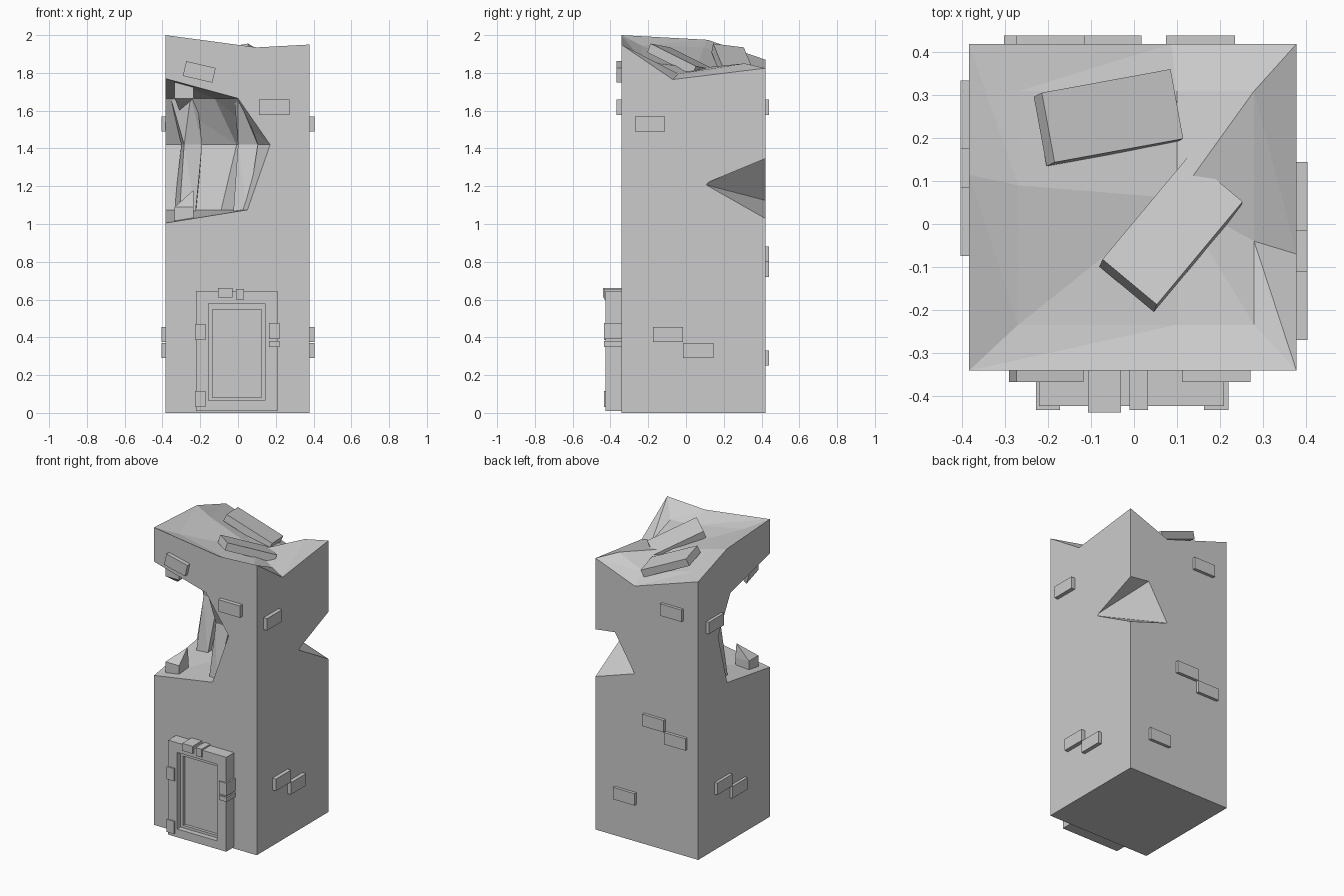
import bpy, bmesh
from math import radians
from mathutils import Vector, Matrix

if "Cube" in bpy.data.objects:
    bpy.data.objects.remove(bpy.data.objects["Cube"])

X0, X1, Y0, Y1 = -0.385, 0.379, -0.342, 0.42


def finish(bm, name):
    bmesh.ops.recalc_face_normals(bm, faces=bm.faces)
    me = bpy.data.meshes.new(name)
    bm.to_mesh(me)
    bm.free()
    ob = bpy.data.objects.new(name, me)
    bpy.context.collection.objects.link(ob)
    return ob


def hull(name, pts):
    bm = bmesh.new()
    for p in pts:
        bm.verts.new(p)
    bmesh.ops.convex_hull(bm, input=bm.verts)
    junk = [v for v in bm.verts if not v.link_faces]
    bmesh.ops.delete(bm, geom=junk, context='VERTS')
    return finish(bm, name)


def box(name, x0, x1, y0, y1, z0, z1, tilt=0):
    bm = bmesh.new()
    bmesh.ops.create_cube(bm, size=1)
    bmesh.ops.scale(bm, vec=(x1 - x0, y1 - y0, z1 - z0), verts=bm.verts)
    bmesh.ops.rotate(bm, matrix=Matrix.Rotation(radians(tilt), 3, 'Y'), verts=bm.verts)
    bmesh.ops.translate(bm, vec=((x0 + x1) / 2, (y0 + y1) / 2, (z0 + z1) / 2), verts=bm.verts)
    return finish(bm, name)


def cut(ob, cutter):
    m = ob.modifiers.new("cut", 'BOOLEAN')
    m.operation, m.solver, m.object = 'DIFFERENCE', 'EXACT', cutter
    bpy.context.view_layer.objects.active = ob
    bpy.ops.object.modifier_apply(modifier=m.name)
    bpy.data.objects.remove(cutter)


# Tower body with a jagged broken top
bm = bmesh.new()
outer = [(X0, Y0, 2.0), (0.1, Y0, 1.935), (X1, Y0, 1.95), (X1, -0.07, 1.765),
         (X1, Y1, 1.825), (0.087, Y1, 1.715), (X0, Y1, 1.87), (X0, 0.115, 1.975)]
inner = [(-0.27, -0.235, 1.945), (0.1, -0.235, 1.87), (0.28, -0.235, 1.86), (0.28, -0.04, 1.795),
         (0.28, 0.31, 1.85), (0.1, 0.31, 1.765), (-0.27, 0.31, 1.865), (-0.27, 0.09, 1.935)]
o = [bm.verts.new(p) for p in outer]
n = [bm.verts.new(p) for p in inner]
b = [bm.verts.new((p[0], p[1], 0)) for p in outer]
mid = bm.verts.new((0.1, 0.06, 1.825))
for i in range(8):
    j = (i + 1) % 8
    bm.faces.new((b[i], b[j], o[j], o[i]))
    bm.faces.new((o[i], o[j], n[j]))
    bm.faces.new((o[i], n[j], n[i]))
    bm.faces.new((n[i], n[j], mid))
bm.faces.new(b[::-1])
tower = finish(bm, "tower_body")

# Large breach through the front left corner
k = 0.68
ring = [(1, 0), (k, k), (0, 1), (-k, k), (-1, 0), (-k, -k), (0, -1), (k, -k)]
pts = [(X0, Y0, 1.77), (X0, Y0, 1.005)]
for sx, sy, z in ((0.385, 0.42, 1.665), (0.555, 0.55, 1.42), (0.435, 0.455, 1.075)):
    pts += [(X0 + sx * u, Y0 + sy * v, z) for u, v in ring]
cut(tower, hull("breach_cutter", pts))

# Wedge chip in the back right corner
cut(tower, hull("chip_cutter", [(0.07, 0.44, 1.12), (0.225, 0.44, 1.375), (0.39, 0.095, 1.21),
                                (0.45, 0.5, 1.37), (0.45, 0.5, 0.96)]))

# Bent torn wall edges inside the breach: section corners at three heights
torn = {"front_torn_edge": (((0.0, -0.33), (-0.02, -0.26), (0.0, -0.22), (0.02, -0.26), 1.67),
                            ((0.105, -0.24), (0.0, -0.235), (0.0, -0.15), (0.1, -0.15), 1.42),
                            ((0.05, -0.30), (-0.025, -0.27), (-0.02, -0.2), (0.05, -0.2), 1.06)),
        "left_torn_edge": (((-0.36, 0.07), (-0.25, 0.0), (-0.22, 0.02), (-0.25, 0.1), 1.68),
                           ((-0.30, 0.14), (-0.285, 0.04), (-0.19, 0.06), (-0.2, 0.15), 1.42),
                           ((-0.34, 0.11), (-0.31, 0.0), (-0.225, 0.0), (-0.22, 0.1), 1.06))}
for name, levels in torn.items():
    for la, lb in zip(levels, levels[1:]):
        hull(name, [(*p, l[4]) for l in (la, lb) for p in l[:4]])

# Broken inner corner stubs inside the breach
for name, za, zb, apex in (("lower_stub", 1.0, 1.09, (-0.235, -0.2, 1.18)),
                           ("upper_stub", 1.78, 1.665, (-0.31, -0.2, 1.60))):
    base = [(x, y, z) for x in (-0.335, -0.235) for y in (-0.29, -0.19) for z in (za, zb)]
    hull(name, base + [apex])

# Fallen slabs on the roof: end centres and width
for a, c, w in (((-0.2, 0.225, 1.945), (0.1, 0.28, 1.81), 0.165),
                ((-0.01, -0.135, 1.945), (0.19, 0.105, 1.825), 0.165)):
    a, c = Vector(a), Vector(c)
    d = (c - a).normalized()
    s = Vector((0, 0, 1)).cross(d).normalized() * w / 2
    s.z -= 0.01
    t = d.cross(s).normalized() * 0.05
    hull("roof_slab", [p + q * s - h * t for p in (a, c) for q in (-1, 1) for h in (0, 1)])

# Door frame with recessed panel, lofted from rectangles
bm = bmesh.new()
prev = None
for x0, x1, z0, z1, y in ((-0.222, 0.21, 0.01, 0.645, -0.335), (-0.222, 0.21, 0.01, 0.645, -0.425),
                          (-0.155, 0.143, 0.065, 0.58, -0.425), (-0.155, 0.143, 0.065, 0.58, -0.39),
                          (-0.135, 0.125, 0.082, 0.547, -0.39), (-0.135, 0.125, 0.082, 0.547, -0.37)):
    cur = [bm.verts.new(p) for p in ((x0, y, z0), (x1, y, z0), (x1, y, z1), (x0, y, z1))]
    if prev:
        for i in range(4):
            bm.faces.new((prev[i], prev[(i + 1) % 4], cur[(i + 1) % 4], cur[i]))
    else:
        bm.faces.new(cur)
    prev = cur
bm.faces.new(prev)
finish(bm, "door_frame")

# Raised stones on the door frame
for x0, x1, z0, z1, y in ((-0.107, -0.03, 0.61, 0.66, -0.44), (-0.01, 0.033, 0.60, 0.655, -0.434),
                          (-0.228, -0.172, 0.385, 0.47, -0.434), (-0.228, -0.172, 0.03, 0.115, -0.434),
                          (0.163, 0.22, 0.39, 0.475, -0.434), (0.163, 0.22, 0.35, 0.38, -0.434)):
    box("frame_stone", x0, x1, y, -0.335, z0, z1)

# Bricks standing proud of each wall: start along wall, base height, tilt
for u, z, t in ((-0.285, 1.765, 13), (0.112, 1.578, 0)):
    box("front_brick", u, u + 0.16, -0.369, -0.33, z, z + 0.08, t)
for u, z in ((-0.275, 1.578), (-0.142, 0.80), (-0.303, 0.72), (0.075, 0.25)):
    box("back_brick", u, u + 0.16, 0.41, 0.44, z, z + 0.08)
for u, z in ((-0.27, 1.49), (-0.175, 0.375), (-0.015, 0.29)):
    box("right_brick", 0.37, 0.405, u, u + 0.16, z, z + 0.08)
for u, z in ((0.175, 1.49), (0.085, 0.375), (-0.075, 0.29)):
    box("left_brick", -0.405, -0.375, u, u + 0.16, z, z + 0.08)
